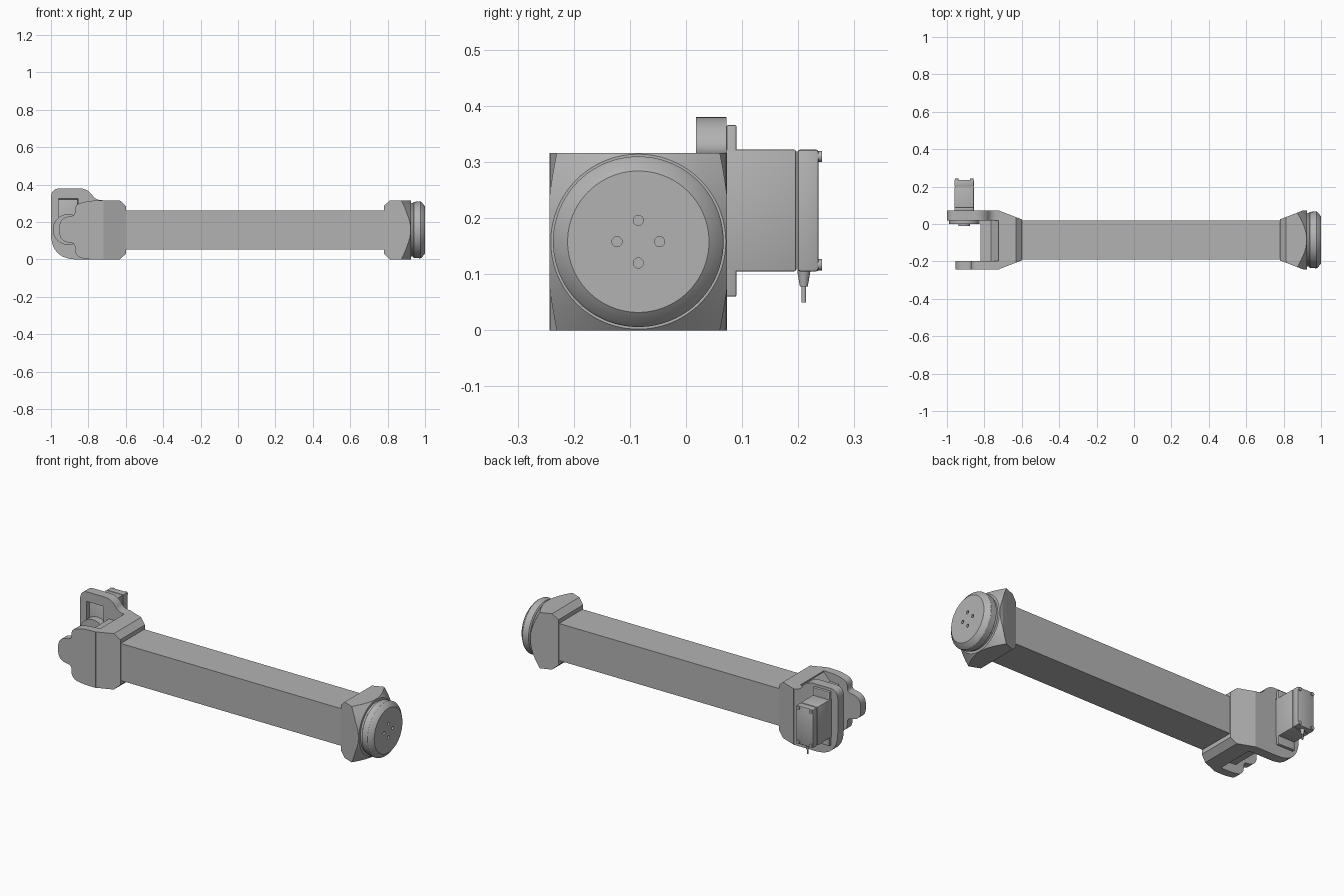
import bpy, bmesh, math
from mathutils import Vector

cube = bpy.data.objects.get("Cube")
if cube:
    bpy.data.objects.remove(cube, do_unlink=True)

CY, CZ = -0.085, 0.158          # arm axis
PX, PZ = -0.908, 0.16           # joint axis

grey = bpy.data.materials.new("light grey")
grey.use_nodes = True
COL = (0.45, 0.45, 0.45, 1)
grey.diffuse_color = COL
grey.node_tree.nodes["Principled BSDF"].inputs["Base Color"].default_value = COL
parts = []


def finish(name, bm):
    bmesh.ops.recalc_face_normals(bm, faces=bm.faces)
    me = bpy.data.meshes.new(name)
    bm.to_mesh(me)
    bm.free()
    me.materials.append(grey)
    ob = bpy.data.objects.new(name, me)
    bpy.context.collection.objects.link(ob)
    parts.append(ob)
    return ob


def rod(name, p0, p1, r0, r1=None, seg=48):
    """Cylinder or cone between two points."""
    a, b = Vector(p0), Vector(p1)
    bm = bmesh.new()
    bmesh.ops.create_cone(bm, cap_ends=True, segments=seg, radius1=r0,
                          radius2=r0 if r1 is None else r1, depth=(b - a).length)
    rot = (b - a).to_track_quat('Z', 'Y').to_matrix().to_4x4()
    rot.translation = (a + b) / 2
    bm.transform(rot)
    return finish(name, bm)


def box(name, lo, hi, bevel=0):
    bm = bmesh.new()
    bmesh.ops.create_cube(bm, size=1)
    for v in bm.verts:
        v.co = [lo[i] if v.co[i] < 0 else hi[i] for i in range(3)]
    if bevel:
        bmesh.ops.bevel(bm, geom=bm.edges[:], offset=bevel, segments=2, profile=0.5, affect='EDGES')
    return finish(name, bm)


def loft(name, sections):
    """Rectangles (x, half width, half height) joined along the arm axis."""
    bm = bmesh.new()
    rings = [[bm.verts.new((x, CY + sy * hy, CZ + sz * hz))
              for sy, sz in ((-1, -1), (1, -1), (1, 1), (-1, 1))] for x, hy, hz in sections]
    for a, b in zip(rings, rings[1:]):
        for i in range(4):
            j = (i + 1) % 4
            bm.faces.new((a[i], a[j], b[j], b[i]))
    bm.faces.new(rings[0])
    bm.faces.new(rings[-1])
    return finish(name, bm)


def lathe(name, profile, seg=96):
    """Revolve (x, radius) points round the arm axis."""
    bm = bmesh.new()
    rings = [[bm.verts.new((x, CY + r * math.cos(math.tau * i / seg), CZ + r * math.sin(math.tau * i / seg)))
              for i in range(seg)] for x, r in profile]
    for a, b in zip(rings, rings[1:]):
        for i in range(seg):
            j = (i + 1) % seg
            bm.faces.new((a[i], a[j], b[j], b[i]))
    bm.faces.new(rings[0])
    bm.faces.new(rings[-1])
    return finish(name, bm)


def plate(name, outline, y0, y1):
    """Extrude an outline of (x, z) points along y; a third value rounds the corner."""
    pts = []
    n = len(outline)
    for i, p in enumerate(outline):
        c = Vector(p[:2])
        r = p[2] if len(p) > 2 else 0
        if not r:
            pts.append(c)
            continue
        a = c + (Vector(outline[i - 1][:2]) - c).normalized() * r
        b = c + (Vector(outline[(i + 1) % n][:2]) - c).normalized() * r
        for k in range(11):
            t = k / 10
            pts.append(a * (1 - t) ** 2 + c * 2 * t * (1 - t) + b * t * t)
    bm = bmesh.new()
    face = bm.faces.new([bm.verts.new((p.x, y0, p.y)) for p in pts])
    new = bmesh.ops.extrude_face_region(bm, geom=[face])["geom"]
    bmesh.ops.translate(bm, vec=(0, y1 - y0, 0), verts=[g for g in new if isinstance(g, bmesh.types.BMVert)])
    return finish(name, bm)


def carve(ob, cutters, op='DIFFERENCE'):
    for c in cutters:
        m = ob.modifiers.new("cut", 'BOOLEAN')
        m.object, m.operation, m.solver = c, op, 'EXACT'
    dg = bpy.context.evaluated_depsgraph_get()
    me = bpy.data.meshes.new_from_object(ob.evaluated_get(dg))
    ob.modifiers.clear()
    ob.data = me
    for c in cutters:
        parts.remove(c)
        bpy.data.objects.remove(c, do_unlink=True)


def clamp_holes(x):
    """Counterbored screw holes on top and underside of a collar."""
    cut = []
    for dy in (-0.055, 0.055):
        for s in (-1, 1):
            y = CY + dy
            cut.append(rod("cutter", (x, y, CZ + s * 0.13), (x, y, CZ + s * 0.2), 0.033))
            cut.append(rod("cutter", (x, y, CZ + s * 0.11), (x, y, CZ + s * 0.14), 0.016))
    return cut


# Square arm tube
box("arm_tube", (-0.62, CY - 0.105, CZ - 0.105), (0.8, CY + 0.105, CZ + 0.105))

# Right collar, its corners trimmed by a cone
collar = loft("end_collar", [(0.78, 0.11, 0.128), (0.812, 0.122, 0.158), (0.905, 0.158, 0.158), (0.925, 0.158, 0.158)])
carve(collar, [lathe("cutter", [(0.7, 0.3), (0.8, 0.3), (0.865, 0.223), (0.925, 0.156)])], 'INTERSECT')
carve(collar, clamp_holes(0.847))

# Round mounting flange with a bolt pattern
flange = lathe("end_flange", [(0.915, 0.143), (0.935, 0.143), (0.94, 0.15), (0.975, 0.152), (0.982, 0.148), (1, 0.126)])
bolts = [rod("cutter", (0.97, CY, CZ), (1.05, CY, CZ), 0.016)]
for k in range(4):
    a = k * math.pi / 2
    y, z = CY + 0.038 * math.cos(a), CZ + 0.038 * math.sin(a)
    bolts.append(rod("cutter", (0.97, y, z), (1.05, y, z), 0.009, seg=24))
carve(flange, bolts)

# Left collar and the web between the fork plates
yoke = loft("fork_collar", [(-0.6, 0.11, 0.128), (-0.632, 0.122, 0.158), (-0.725, 0.158, 0.158)])
carve(yoke, clamp_holes(-0.67))
loft("fork_web", [(-0.72, 0.113, 0.156), (-0.765, 0.113, 0.108), (-0.82, 0.113, 0.105)])

# Front fork plate with bearing lug
front = plate("front_fork_plate", [
    (-0.72, 0.316), (-0.8, 0.313, 0.02), (-0.872, 0.293, 0.03), (-0.872, 0.235, 0.02),
    (-0.955, 0.222, 0.05), (-0.955, 0.098, 0.05), (-0.872, 0.085, 0.02),
    (-0.872, 0.012, 0.045), (-0.79, 0, 0.02), (-0.72, 0)], CY - 0.158, CY - 0.112)
carve(front, [rod("cutter", (PX, -0.3, PZ), (PX, -0.15, PZ), 0.031)])

# Back fork plate with motor window
back = plate("back_fork_plate", [
    (-0.72, 0.316), (-0.765, 0.32, 0.03), (-0.8, 0.38, 0.05), (-1, 0.38, 0.05),
    (-1, 0, 0.14), (-0.72, 0)], 0.018, 0.072)
cuts = [box("cutter", (-0.961, 0, 0.104), (-0.855, 0.1, 0.325))]
for x in (PX - 0.026, PX + 0.026):
    for z in (0.35, 0.078):
        cuts.append(rod("cutter", (x, 0, z), (x, 0.1, z), 0.011, seg=24))
carve(back, cuts)

# Motor: body, rear cover, mounting ears, screws
box("motor_body", (-0.96, 0.04, 0.105), (-0.856, 0.196, 0.322), 0.003)
box("motor_cover", (-0.96, 0.199, 0.105), (-0.856, 0.236, 0.322), 0.004)
box("motor_cover_seam", (-0.957, 0.19, 0.108), (-0.859, 0.205, 0.319))
ears = box("motor_ears", (-0.96, 0.072, 0.06), (-0.856, 0.09, 0.366), 0.003)
carve(ears, [rod("cutter", (x, 0.05, z), (x, 0.12, z), 0.01, seg=24)
             for x in (PX - 0.026, PX + 0.026) for z in (0.35, 0.078)])
for x in (-0.948, -0.868):
    for z in (0.117, 0.31):
        rod("motor_screw", (x, 0.23, z), (x, 0.242, z), 0.01, seg=24)

# Output disc and hub
rod("output_disc", (PX, 0, PZ), (PX, 0.045, PZ), 0.082)
hub = rod("output_hub", (PX, -0.012, PZ), (PX, 0.01, PZ), 0.03)
carve(hub, [rod("cutter", (PX, -0.05, PZ), (PX, 0.003, PZ), 0.014, seg=24)])

# Cable with strain relief
rod("cable_relief", (PX, 0.21, 0.078), (PX, 0.21, 0.107), 0.007, 0.012, 24)
rod("cable", (PX, 0.21, 0.05), (PX, 0.21, 0.08), 0.004, seg=16)

# Smooth curved faces, keep hard edges
bpy.ops.object.select_all(action='DESELECT')
for ob in parts:
    ob.select_set(True)
bpy.context.view_layer.objects.active = parts[0]
bpy.ops.object.shade_smooth_by_angle(angle=math.radians(25))
